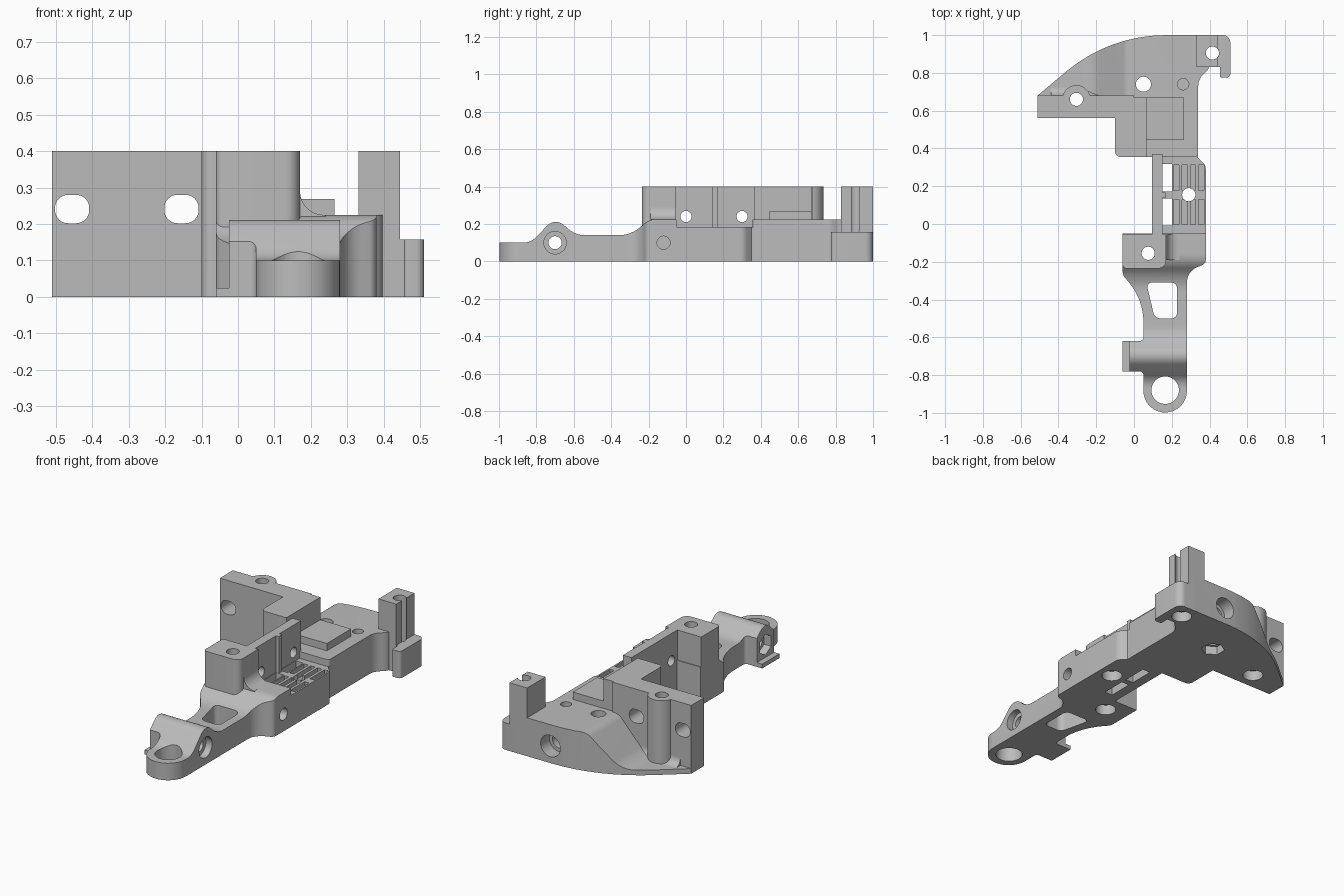
import bpy, bmesh, math
from mathutils import Vector

cube = bpy.data.objects.get("Cube")
if cube:
    bpy.data.objects.remove(cube)

grey = bpy.data.materials.new("plain_grey")
grey.use_nodes = True
grey.diffuse_color = (0.5, 0.5, 0.5, 1)
grey.node_tree.nodes["Principled BSDF"].inputs["Base Color"].default_value = (0.5, 0.5, 0.5, 1)

cutters = bpy.data.collections.new("cutters")
bpy.context.scene.collection.children.link(cutters)
parts, helpers = [], []


def rounded(points, steps=8):
    """Replace each corner (a, b, distance) by a smooth arc."""
    out = []
    for i, p in enumerate(points):
        c = Vector(p[:2])
        if len(p) == 2:
            out.append(c)
            continue
        u = (Vector(points[i - 1][:2]) - c).normalized()
        v = (Vector(points[(i + 1) % len(points)][:2]) - c).normalized()
        a, b = c + u * p[2], c + v * p[2]
        w = math.sin(u.angle(v) / 2)
        for k in range(steps + 1):
            t = k / steps
            e, f, g = (1 - t) ** 2, 2 * w * t * (1 - t), t * t
            out.append((a * e + c * f + b * g) / (e + f + g))
    return out


def prism(name, points, lo, hi, axis="z", kind="part"):
    """Extrude an outline along an axis; plan is (x,y), x takes (y,z), y takes (x,z)."""
    place = {"z": lambda p, h: (p[0], p[1], h),
             "x": lambda p, h: (h, p[0], p[1]),
             "y": lambda p, h: (p[0], h, p[1])}[axis]
    bm = bmesh.new()
    pts = rounded(points)
    low = [bm.verts.new(place(p, lo)) for p in pts]
    high = [bm.verts.new(place(p, hi)) for p in pts]
    bm.faces.new(low)
    bm.faces.new(high)
    for i in range(len(pts)):
        bm.faces.new((low[i - 1], low[i], high[i], high[i - 1]))
    bmesh.ops.recalc_face_normals(bm, faces=bm.faces)
    mesh = bpy.data.meshes.new(name)
    bm.to_mesh(mesh)
    bm.free()
    mesh.materials.append(grey)
    ob = bpy.data.objects.new(name, mesh)
    if kind == "cut":
        cutters.objects.link(ob)
    else:
        bpy.context.collection.objects.link(ob)
    if kind == "part":
        parts.append(ob)
    else:
        ob.hide_render = True
        helpers.append(ob)
    return ob


def rect(a0, a1, b0, b1):
    return [(a0, b0), (a1, b0), (a1, b1), (a0, b1)]


def circle(a, b, r, n=32):
    return [(a + r * math.cos(2 * math.pi * (i + 0.5) / n),
             b + r * math.sin(2 * math.pi * (i + 0.5) / n)) for i in range(n)]


def hole(a, b, r, lo, hi, axis="z", n=32):
    prism("hole", circle(a, b, r, n), lo, hi, axis, "cut")


def cut(points, lo, hi, axis="z"):
    prism("cutter", points, lo, hi, axis, "cut")


def limit(ob, helper):
    mod = ob.modifiers.new("shape", "BOOLEAN")
    mod.operation, mod.solver, mod.object = "INTERSECT", "EXACT", helper


# Front arm: plan outline limited by its side profile
arm = prism("front_arm", [
    (0.05, -0.998, 0.114), (0.28, -0.998, 0.114), (0.28, -0.25, 0.06), (0.38, -0.21, 0.02),
    (0.38, -0.05), (-0.06, -0.05), (-0.06, -0.27, 0.02), (0.05, -0.4, 0.12),
    (0.05, -0.62, 0.02), (-0.025, -0.62), (-0.025, -0.78), (0.05, -0.78, 0.02)], 0, 0.5)
limit(arm, prism("arm_profile", [
    (-1.05, -0.1), (-1.05, 0.1), (-0.83, 0.1, 0.04), (-0.7, 0.235, 0.06), (-0.59, 0.14, 0.05),
    (-0.29, 0.14, 0.07), (-0.2, 0.225, 0.04), (0.1, 0.225), (0.1, -0.1)],
    -0.3, 0.6, "x", "helper"))
prism("arm_flange", rect(-0.06, 0, -0.78, -0.62), 0, 0.025)

# Front post with the cove onto the shoulder
prism("front_post", [(-0.06, -0.235, 0.02), (0.17, -0.235, 0.04), (0.17, -0.055),
                     (-0.06, -0.055)], 0, 0.4)
prism("post_cove", [(0.15, 0.2), (0.24, 0.2), (0.24, 0.225), (0.17, 0.225, 0.065),
                    (0.17, 0.3), (0.15, 0.3)], -0.19, -0.055, "y")

# Middle: side wall, rib and slotted deck
prism("side_wall", rect(0.095, 0.15, -0.06, 0.37), 0, 0.4)
prism("wall_rib", rect(0.14, 0.168, 0.138, 0.168), 0, 0.4)
prism("slotted_deck", [(0.14, -0.06), (0.38, -0.06), (0.38, 0.31, 0.02), (0.34, 0.35),
                       (0.34, 0.37), (0.14, 0.37)], 0, 0.185)

# Rear body: plan outline limited by the sloped deck profile
body = prism("rear_body", [
    (-0.51, 0.56), (-0.51, 0.68), (-0.13, 1.0, 0.3), (0.4, 1.0), (0.4, 0.82, 0.03),
    (0.34, 0.77, 0.04), (0.34, 0.355, 0.02), (-0.1, 0.355, 0.03), (-0.1, 0.56)], 0, 0.5)
limit(body, prism("deck_profile", [
    (-0.7, -0.1), (-0.7, 0.03), (-0.22, 0.03, 0.06), (-0.04, 0.225, 0.03),
    (0.7, 0.225), (0.7, -0.1)], 0.2, 1.2, "y", "helper"))
prism("rear_wall", rect(-0.51, 0, 0.56, 0.68), 0, 0.4)
prism("wall_boss", circle(-0.305, 0.66, 0.075), 0, 0.4)
prism("rear_block", [(-0.1, 0.355, 0.03), (0.065, 0.355), (0.065, 0.67), (-0.1, 0.67)], 0, 0.4)
prism("raised_pad", rect(0.06, 0.265, 0.445, 0.67), 0.2, 0.268)
prism("wall_cove", [(0.66, 0.02), (0.73, 0.02), (0.73, 0.03), (0.68, 0.03, 0.045),
                    (0.68, 0.08), (0.66, 0.08)], -0.44, -0.1, "x")

# Rear corner foot and clip post
prism("corner_foot", [(0.33, 1.0), (0.51, 1.0, 0.04), (0.51, 0.775, 0.02), (0.455, 0.775, 0.01),
                      (0.455, 0.83), (0.33, 0.83)], 0, 0.158)
prism("clip_post", rect(0.33, 0.445, 0.83, 1.0), 0, 0.4)
cut(rect(0.415, 0.47, 0.885, 0.925), 0.16, 0.5)

# Upright screw holes, wider underneath
for x, y in ((0.415, 0.905), (-0.305, 0.66), (0.29, 0.155), (0.075, -0.155)):
    hole(x, y, 0.035, -0.1, 0.5)
    hole(x, y, 0.056, -0.1, 0.06)
hole(0.05, 0.74, 0.04, -0.1, 0.5)
hole(0.05, 0.74, 0.065, -0.1, 0.05, n=6)
hole(0.26, 0.74, 0.03, 0.12, 0.5)
hole(0.165, -0.88, 0.073, -0.1, 0.5)

# Cross holes through the arm, shoulder and side wall
hole(-0.7, 0.1, 0.035, -0.2, 0.4, "x")
hole(-0.7, 0.1, 0.06, 0.24, 0.4, "x")
hole(-0.7, 0.1, 0.06, -0.2, 0.02, "x", 6)
hole(-0.12, 0.1, 0.035, 0.2, 0.5, "x")
for y in (0, 0.3):
    hole(y, 0.24, 0.03, 0.05, 0.25, "x")

# Rear face bore and long holes in the rear wall
hole(0.18, 0.1, 0.063, 0.92, 1.1, "y")
hole(0.18, 0.1, 0.042, 0.8, 1.1, "y")
for x in (-0.455, -0.155):
    cut([(x - 0.047, 0.202, 0.036), (x + 0.047, 0.202, 0.036),
         (x + 0.047, 0.28, 0.036), (x - 0.047, 0.28, 0.036)], 0.5, 0.7, "y")

# Arm window, deck windows and deck grooves
cut([(0.065, -0.31, 0.03), (0.228, -0.31, 0.03), (0.228, -0.5, 0.03), (0.11, -0.5, 0.03)], -0.1, 0.4)
for y0, y1 in ((-0.008, 0.136), (0.172, 0.318)):
    cut(rect(0.152, 0.202, y0, y1), -0.1, 0.3)
    for i in range(4):
        x = 0.224 + i * 0.044
        cut(rect(x - 0.014, x + 0.014, y0 + 0.005, y1 - 0.005), 0.155, 0.3)

# Cut every part, bake the result and drop the helpers
for ob in parts:
    mod = ob.modifiers.new("cuts", "BOOLEAN")
    mod.operation, mod.solver = "DIFFERENCE", "EXACT"
    mod.operand_type, mod.collection = "COLLECTION", cutters
    mod.use_self = True
bpy.context.view_layer.update()
graph = bpy.context.evaluated_depsgraph_get()
baked = [bpy.data.meshes.new_from_object(ob.evaluated_get(graph)) for ob in parts]
for ob, mesh in zip(parts, baked):
    ob.modifiers.clear()
    ob.data = mesh
    mesh.materials.clear()
    mesh.materials.append(grey)
for ob in helpers:
    bpy.data.objects.remove(ob)
bpy.data.collections.remove(cutters)

bpy.ops.object.select_all(action="DESELECT")
for ob in parts:
    ob.select_set(True)
bpy.context.view_layer.objects.active = parts[0]
bpy.ops.object.shade_smooth_by_angle(angle=math.radians(30))
